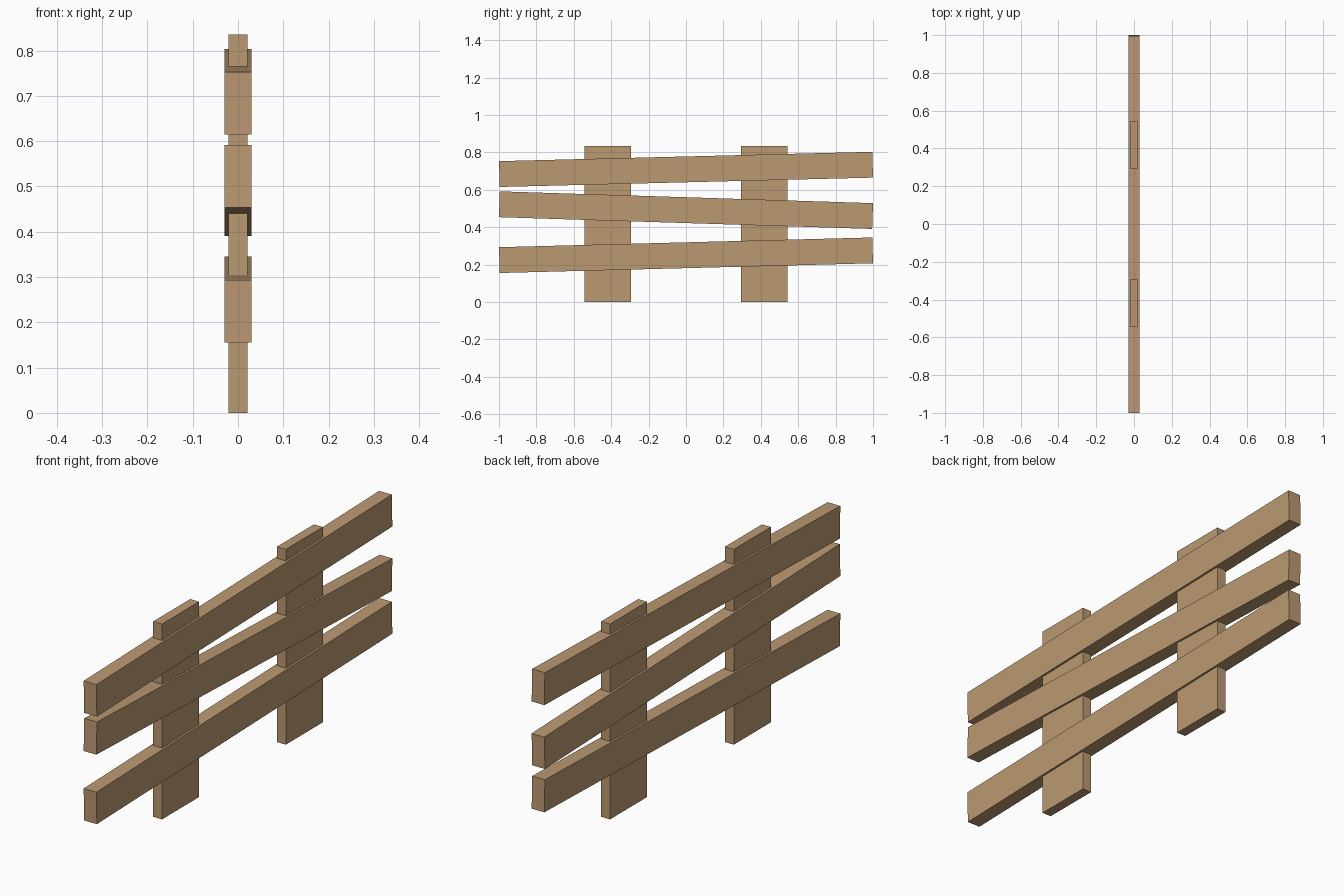
import bpy
import math

cube = bpy.data.objects.get("Cube")
if cube:
    bpy.data.objects.remove(cube, do_unlink=True)

# Single timber colour
wood = bpy.data.materials.new("light_wood")
wood.use_nodes = True
wood.diffuse_color = (0.50, 0.32, 0.17, 1)
bsdf = next(n for n in wood.node_tree.nodes if n.type == 'BSDF_PRINCIPLED')
bsdf.inputs["Base Color"].default_value = wood.diffuse_color


def board(name, size, location, tilt=0.0):
    """Rectangular timber, tilted about the x axis."""
    bpy.ops.mesh.primitive_cube_add(size=1, location=location, rotation=(tilt, 0, 0))
    obj = bpy.context.object
    obj.name = name
    obj.scale = size
    obj.data.materials.append(wood)


# Upright posts
POST_HEIGHT = 0.835
for name, y in (("front_post", -0.418), ("back_post", 0.418)):
    board(name, (0.042, 0.25, POST_HEIGHT), (0, y, POST_HEIGHT / 2))

# Slanted rails: middle height, and rise from front end to back end
for name, z, rise in (("bottom_rail", 0.25, 0.052),
                      ("middle_rail", 0.491, -0.063),
                      ("top_rail", 0.709, 0.05)):
    board(name, (0.06, 1.9965, 0.138), (0, 0, z), math.atan2(rise, 2))
